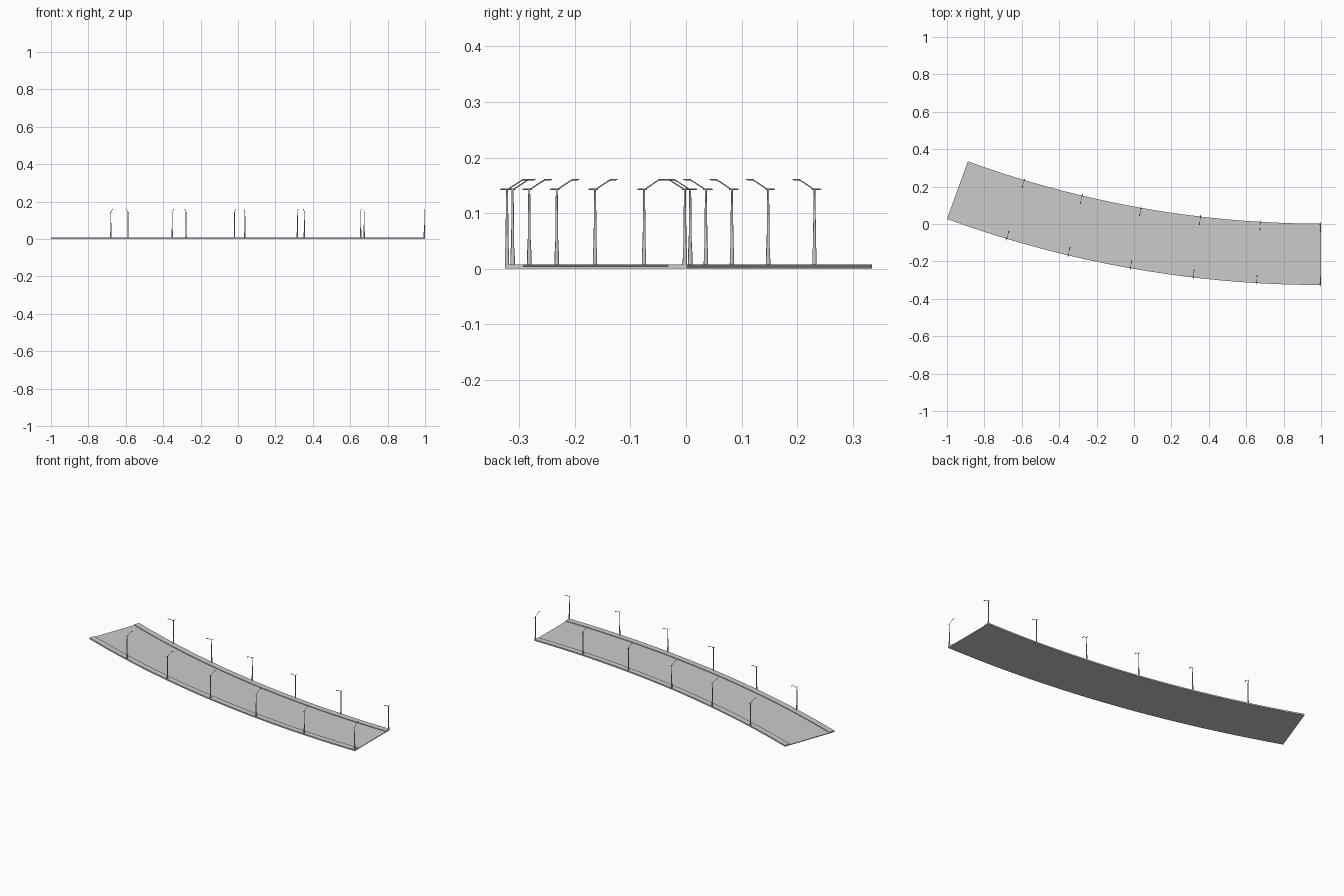
import bpy, bmesh, math
from mathutils import Matrix, Vector

if "Cube" in bpy.data.objects:
    bpy.data.objects.remove(bpy.data.objects["Cube"])

R_IN, R_OUT = 5.52, 5.848          # radii of the two road edges
CX, CY = 1.0, 0.002 + 5.52         # centre of the bend
SWEEP = math.radians(20)
WALK, Z_ROAD, Z_TOP = 0.034, 0.004, 0.008
SEGS = 40


def on_arc(r, t, z=0.0):
    return Vector((CX - r * math.sin(t), CY - r * math.cos(t), z))


def finish(name, bm):
    bmesh.ops.recalc_face_normals(bm, faces=bm.faces)
    me = bpy.data.meshes.new(name)
    bm.to_mesh(me)
    bm.free()
    return me


def add(name, me):
    ob = bpy.data.objects.new(name, me)
    bpy.context.collection.objects.link(ob)
    return ob


def sweep(name, r0, r1, z0, z1):
    """Rectangular section swept along the bend."""
    bm = bmesh.new()
    rings = []
    for i in range(SEGS + 1):
        t = SWEEP * i / SEGS
        rings.append([bm.verts.new(on_arc(r, t, z)) for r, z in
                      ((r0, z0), (r1, z0), (r1, z1), (r0, z1))])
    for a, b in zip(rings, rings[1:]):
        for k in range(4):
            bm.faces.new((a[k], a[(k + 1) % 4], b[(k + 1) % 4], b[k]))
    bm.faces.new(rings[0])
    bm.faces.new(rings[-1])
    return add(name, finish(name, bm))


# Carriageway and raised pavements
sweep("roadway", R_IN + WALK, R_OUT - WALK, 0, Z_ROAD)
sweep("inner_pavement", R_IN, R_IN + WALK, 0, Z_TOP)
sweep("outer_pavement", R_OUT - WALK, R_OUT, 0, Z_TOP)


def rod(bm, a, b, r1, r2, n=8):
    a, b = Vector(a), Vector(b)
    d = b - a
    m = Matrix.Translation((a + b) / 2) @ d.to_track_quat('Z', 'Y').to_matrix().to_4x4()
    bmesh.ops.create_cone(bm, cap_ends=True, segments=n, radius1=r1, radius2=r2,
                          depth=d.length, matrix=m)


def head(bm, centre, size):
    m = Matrix.Translation(centre) @ Matrix.Diagonal((*size, 1))
    bmesh.ops.create_uvsphere(bm, u_segments=10, v_segments=6, radius=0.5, matrix=m)


# Street lamp, local +X points over the road
bm = bmesh.new()
rod(bm, (0, 0, Z_TOP), (0, 0, 0.036), 0.0040, 0.0036)         # base sleeve
rod(bm, (0, 0, 0.036), (0, 0, 0.144), 0.0029, 0.0017)         # tapered post
arm = [(0, 0, 0.142), (0.014, 0, 0.151), (0.023, 0, 0.157), (0.029, 0, 0.160)]
for a, b in zip(arm, arm[1:]):
    rod(bm, a, b, 0.0011, 0.0011, 6)                          # road arm
head(bm, (0.034, 0, 0.1604), (0.016, 0.006, 0.003))           # road lamp head
rod(bm, (0.005, 0, 0.143), (-0.006, 0, 0.143), 0.001, 0.001, 6)  # footway arm
head(bm, (-0.0085, 0, 0.143), (0.009, 0.004, 0.0026))         # footway lamp head
lamp = finish("street_lamp", bm)
for p in lamp.polygons:
    p.use_smooth = len(p.vertices) <= 4

# Six lamps along each edge, all facing the road
for side, r, turn in (("inner", R_IN + 0.004, 0), ("outer", R_OUT - 0.004, math.pi)):
    for i in range(6):
        t = SWEEP * i / 6 + 0.004 / r
        ob = add(f"{side}_street_lamp_{i + 1}", lamp)
        ob.location = on_arc(r, t)
        ob.rotation_euler.z = math.atan2(-math.cos(t), -math.sin(t)) + turn
